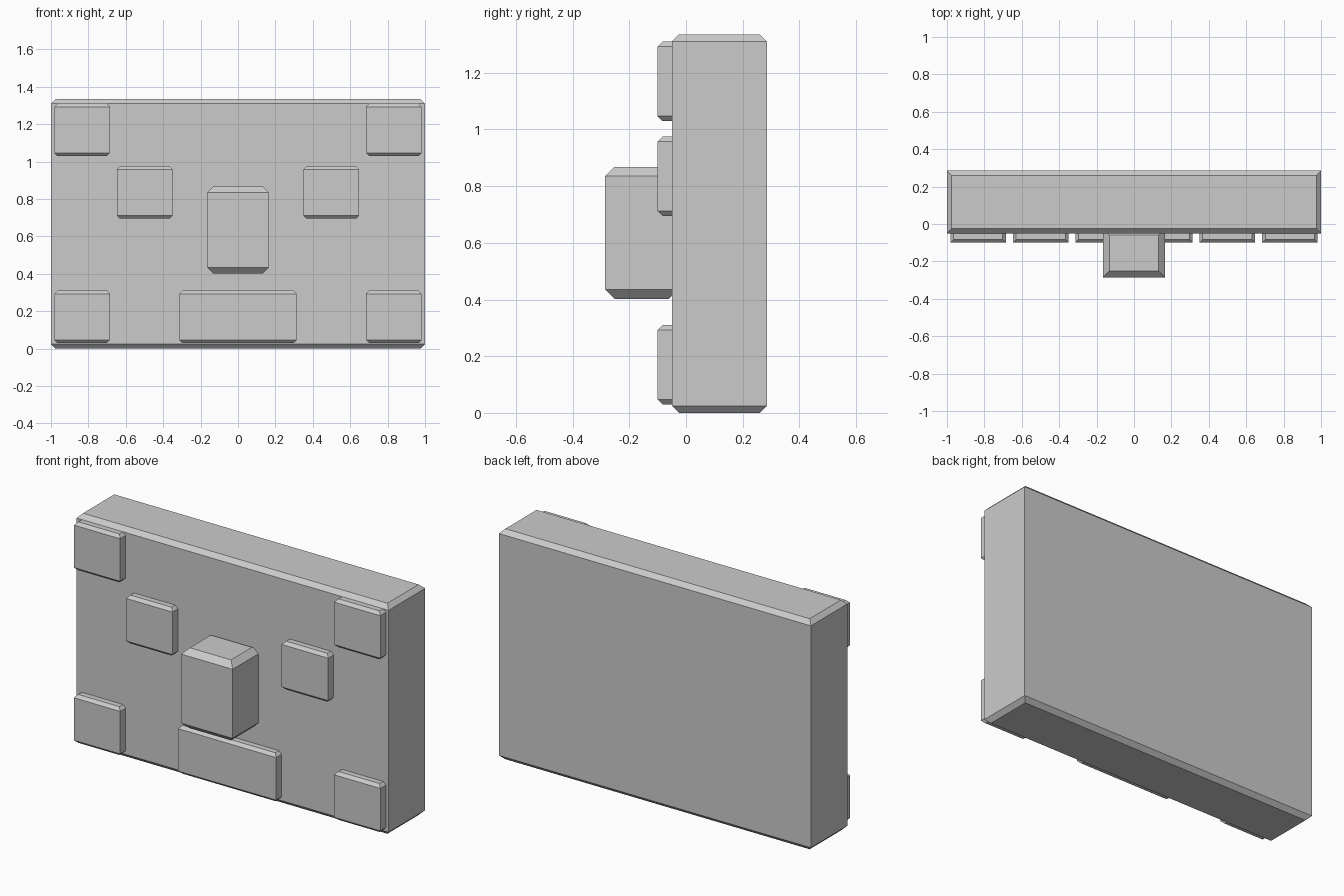
import bpy, bmesh

if "Cube" in bpy.data.objects:
    bpy.data.objects.remove(bpy.data.objects["Cube"])


def slab(name, x, y, z, inset, rise):
    """Box whose top and bottom rims are chamfered; vertical edges stay sharp."""
    bm = bmesh.new()
    rings = []
    for height, d in ((z[0], inset), (z[0] + rise, 0), (z[1] - rise, 0), (z[1], inset)):
        x0, x1, y0, y1 = x[0] + d, x[1] - d, y[0] + d, y[1] - d
        rings.append([bm.verts.new((px, py, height))
                      for px, py in ((x0, y0), (x1, y0), (x1, y1), (x0, y1))])
    bm.faces.new(rings[0][::-1])
    bm.faces.new(rings[-1])
    for low, high in zip(rings, rings[1:]):
        for i in range(4):
            j = (i + 1) % 4
            bm.faces.new((low[i], low[j], high[j], high[i]))
    mesh = bpy.data.meshes.new(name)
    bm.to_mesh(mesh)
    bm.free()
    obj = bpy.data.objects.new(name, mesh)
    bpy.context.collection.objects.link(obj)
    return obj


# Main upright panel
slab("panel", (-1, 1), (-0.05, 0.285), (0, 1.335), 0.025, 0.025)

# Projecting central block
slab("centre_block", (-0.165, 0.165), (-0.285, -0.027), (0.402, 0.868), 0.033, 0.033)

# Mirrored raised pads: upper corners, middle, lower corners
PAD_Y = (-0.1, -0.03)
pads = (("upper_corner_pad", 0.685, 0.982, 1.03),
        ("middle_pad", 0.35, 0.648, 0.695),
        ("lower_corner_pad", 0.685, 0.982, 0.03))
for name, x0, x1, z0 in pads:
    slab(name + "_right", (x0, x1), PAD_Y, (z0, z0 + 0.28), 0.017, 0.017)
    slab(name + "_left", (-x1, -x0), PAD_Y, (z0, z0 + 0.28), 0.017, 0.017)

# Wide pad at the bottom centre
slab("lower_centre_pad", (-0.314, 0.314), PAD_Y, (0.03, 0.31), 0.017, 0.017)
